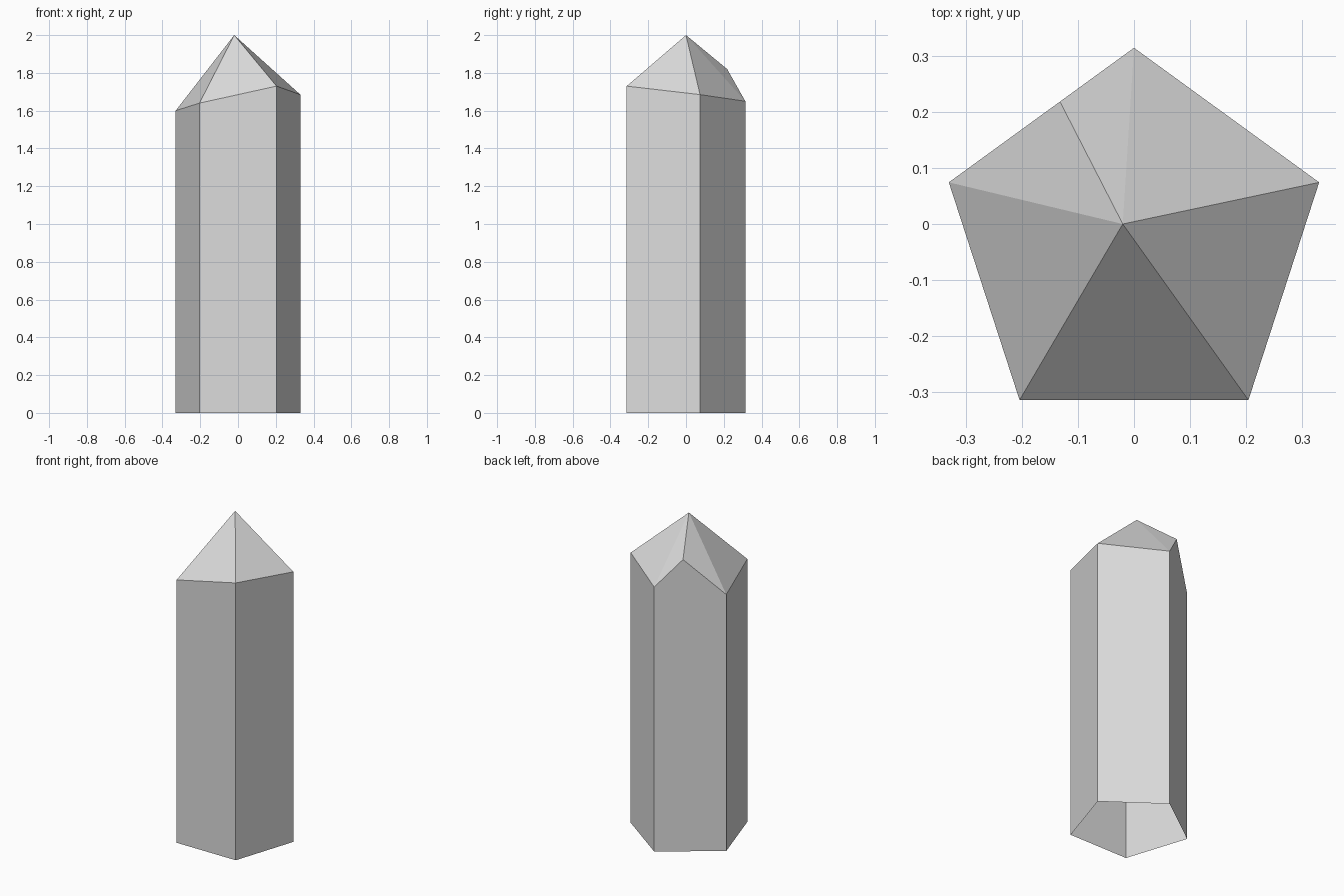
import bpy, bmesh, math
from mathutils import Vector

cube = bpy.data.objects.get("Cube")
if cube:
    bpy.data.objects.remove(cube, do_unlink=True)

RADIUS = 0.347
CENTRE_Y = -0.033
APEX = Vector((-0.02, 0, 2))
# Shoulder height at each corner, from the back corner round by -x
SHOULDERS = [1.65, 1.60, 1.64, 1.73, 1.685]

stone = bpy.data.materials.new("pale_grey_stone")
stone.use_nodes = True
colour = (0.72, 0.72, 0.72, 1)
stone.diffuse_color = colour
stone.node_tree.nodes["Principled BSDF"].inputs["Base Color"].default_value = colour

# Pentagonal corners
bm = bmesh.new()
base, rim = [], []
for i, height in enumerate(SHOULDERS):
    a = math.radians(90 + 72 * i)
    x, y = RADIUS * math.cos(a), RADIUS * math.sin(a) + CENTRE_Y
    base.append(bm.verts.new((x, y, 0)))
    rim.append(bm.verts.new((x, y, height)))

# Raised point splitting one back facet
notch_at = rim[0].co.lerp(rim[1].co, 0.4)
notch_at.z = 1.82
notch = bm.verts.new(notch_at)
apex = bm.verts.new(APEX)

# Shaft walls (open underneath) and the pointed tip facets
for i in range(5):
    j = (i + 1) % 5
    top = [rim[i], notch, rim[j]] if i == 0 else [rim[i], rim[j]]
    bm.faces.new([base[i], base[j]] + top[::-1])
    for a, b in zip(top, top[1:]):
        bm.faces.new((a, b, apex))

mesh = bpy.data.meshes.new("crystal")
bm.to_mesh(mesh)
bm.free()
mesh.materials.append(stone)
crystal = bpy.data.objects.new("crystal", mesh)
bpy.context.collection.objects.link(crystal)
